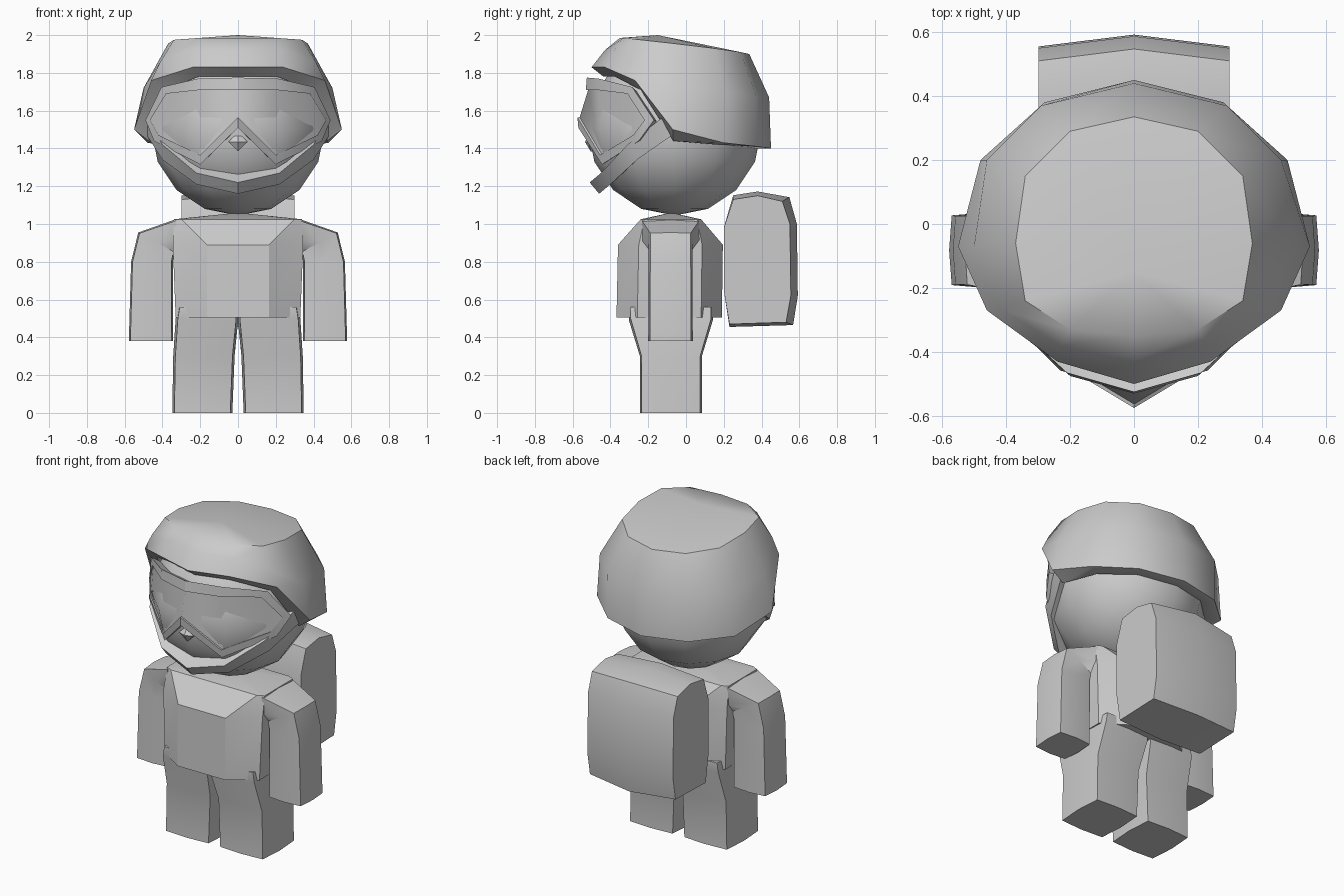
import bpy, bmesh, math
from mathutils import Vector

if "Cube" in bpy.data.objects:
    bpy.data.objects.remove(bpy.data.objects["Cube"])

GREY = bpy.data.materials.new("light grey")
GREY.diffuse_color = (0.6, 0.6, 0.6, 1)
GREY.use_nodes = True
GREY.node_tree.nodes["Principled BSDF"].inputs["Base Color"].default_value = GREY.diffuse_color


def finish(name, bm, angle=35):
    """Turn a bmesh into a named, grey, smooth-by-angle object."""
    bmesh.ops.remove_doubles(bm, verts=bm.verts, dist=0.0005)
    bmesh.ops.recalc_face_normals(bm, faces=bm.faces)
    me = bpy.data.meshes.new(name)
    bm.to_mesh(me)
    bm.free()
    me.materials.append(GREY)
    ob = bpy.data.objects.new(name, me)
    bpy.context.collection.objects.link(ob)
    bpy.ops.object.select_all(action='DESELECT')
    bpy.context.view_layer.objects.active = ob
    ob.select_set(True)
    bpy.ops.object.shade_smooth_by_angle(angle=math.radians(angle))
    return ob


def loft(name, rings, closed=True, caps=(True, True), apex=None, angle=35):
    """Skin a list of equal-length rings of points."""
    bm = bmesh.new()
    rows = [[bm.verts.new(p) for p in r] for r in rings]
    n = len(rows[0])
    for a, b in zip(rows, rows[1:]):
        for i in range(n if closed else n - 1):
            j = (i + 1) % n
            bm.faces.new((a[i], a[j], b[j], b[i]))
    if caps[0]:
        bm.faces.new(rows[0])
    if apex:
        top = bm.verts.new(apex)
        for i in range(n):
            bm.faces.new((rows[-1][i], rows[-1][(i + 1) % n], top))
    elif caps[1]:
        bm.faces.new(rows[-1])
    return finish(name, bm, angle)


def mirrored(half, closed=True):
    """Complete a half outline (first and, if closed, last point on x = 0)."""
    other = [(-x, y, z) for x, y, z in (half[1:-1] if closed else half[1:])]
    return half + other[::-1] if closed else other[::-1] + half


def toward(points, k, dz=0.0, c=(0, -0.06, 1.5)):
    """Scale points toward the head centre, with a height shift."""
    c = Vector(c)
    return [tuple(c + (Vector(p) - c) * k + Vector((0, 0, dz))) for p in points]


# Head
bm = bmesh.new()
bmesh.ops.create_uvsphere(bm, u_segments=12, v_segments=8, radius=0.46)
bmesh.ops.translate(bm, verts=bm.verts, vec=(0, -0.06, 1.505))
finish("head", bm, 60)

# Helmet: inner rim, outer rim, side wall, crown
rim = [(0, -.50, 1.83), (.24, -.43, 1.83), (.46, -.27, 1.76), (.55, -.07, 1.50),
       (.48, .20, 1.43), (.28, .38, 1.41), (0, .45, 1.40)]
wall = [(0, -.43, 1.92), (.23, -.38, 1.92), (.41, -.27, 1.86), (.50, -.07, 1.72),
        (.46, .20, 1.70), (.29, .37, 1.68), (0, .44, 1.67)]
crown = [(0, -.35, 1.985), (.20, -.33, 1.985), (.34, -.24, 1.975), (.37, -.06, 1.955),
         (.34, .15, 1.93), (.20, .29, 1.91), (0, .335, 1.90)]
drop = [-.05, -.05, -.05, -.06, -.01, 0, 0]
lip = [(x * .86, (y + .05) * .86 - .05, z + d) for (x, y, z), d in zip(rim, drop)]
deep = [(x * .88, (y + .05) * .86 - .05, z + .04) for x, y, z in lip]
loft("helmet", [mirrored(r) for r in (deep, lip, rim, wall, crown)],
     caps=(False, False), apex=(0, -.15, 2.0), angle=45)

# Goggle lens, curved around the face with a nose notch
lens = [(0, -.53, 1.71), (.20, -.475, 1.71), (.38, -.31, 1.69), (.465, -.22, 1.55),
        (.42, -.28, 1.47), (.20, -.455, 1.365), (0, -.575, 1.565)]
bm = bmesh.new()
for s in (1, -1):
    v = [bm.verts.new((x * s, y + .012, z)) for x, y, z in lens]
    for f in ((0, 1, 5, 6), (1, 2, 4, 5), (2, 3, 4)):
        bm.faces.new([v[i] for i in f])
finish("goggle_lens", bm, 50)

# Goggle frame around the lens
outer = [(0, -.525, 1.775), (.21, -.465, 1.77), (.405, -.285, 1.725), (.49, -.17, 1.55),
         (.445, -.25, 1.44), (.20, -.445, 1.315), (0, -.57, 1.51)]
loft("goggle_frame", [mirrored([(x, y + .03, z) for x, y, z in lens]), mirrored(lens),
                      mirrored(outer), mirrored(toward(outer, .80))],
     caps=(False, False), angle=30)

# Small diamond nose
nose = [(.05, -.515, 1.435), (0, -.50, 1.485), (-.05, -.515, 1.435), (0, -.505, 1.385)]
loft("nose", [[(x, y + .08, z) for x, y, z in nose], nose],
     apex=(0, -.535, 1.435), angle=20)

# Chin band sweeping from ear to ear
band_top = [(0, -.51, 1.22), (.22, -.45, 1.27), (.40, -.31, 1.42), (.48, -.13, 1.56)]
band_low = [(0, -.46, 1.16), (.22, -.40, 1.21), (.40, -.26, 1.34), (.48, -.08, 1.465)]
strips = [mirrored(r, False) for r in (band_top, band_low, toward(band_low, .82),
                                       toward(band_top, .82))]
loft("chin_band", list(zip(*strips)), angle=30)


def torso_ring(z, x1, x2, y0, y1, cut):
    """Chamfered rectangle at height z."""
    return [(-x1, y0, z), (x1, y0, z), (x2, y0 + cut, z), (x2, y1 - cut, z),
            (x1, y1, z), (-x1, y1, z), (-x2, y1 - cut, z), (-x2, y0 + cut, z)]


# Torso
loft("torso", [torso_ring(.505, .165, .33, -.368, .19, .11),
               torso_ring(.89, .165, .345, -.36, .195, .11),
               torso_ring(1.025, .30, .34, -.24, .08, .02)],
     apex=(0, -.08, 1.06), angle=25)


def limb_ring(inner, outer, yc, hy, bulge=.009):
    """Slightly bulged rectangle spanning two (x, z) points."""
    (xa, za), (xb, zb) = inner, outer
    out = []
    for u, v in ((-1, -1), (0, -1), (1, -1), (1, 0), (1, 1), (0, 1), (-1, 1), (-1, 0)):
        t = (u * (1 if v == 0 else .93) + 1) / 2
        out.append((xa + (xb - xa) * t, yc + v * (hy if u == 0 else hy - bulge),
                    za + (zb - za) * t))
    return out


def flip(rings):
    return [[(-x, y, z) for x, y, z in r] for r in rings]


# Arms bend over the shoulder into the torso
arm = [limb_ring((.345, .38), (.578, .38), -.082, .118),
       limb_ring((.345, .80), (.566, .80), -.082, .116),
       limb_ring((.335, .85), (.528, .955), -.082, .116),
       limb_ring((.30, .80), (.33, 1.025), -.082, .160)]
# Legs flare into the hips
leg = [limb_ring((.03, 0), (.348, 0), -.08, .164),
       limb_ring((.018, .30), (.343, .30), -.08, .164),
       limb_ring((0, .48), (.33, .50), -.08, .222),
       limb_ring((0, .56), (.32, .56), -.08, .222)]
for name, rings in (("arm", arm), ("leg", leg)):
    loft("right_" + name, rings, angle=40)
    loft("left_" + name, flip(rings), angle=40)

# Backpack: side profile carried across with a bulged middle
pack = [(.20, .98), (.25, 1.13), (.38, 1.15), (.51, 1.12), (.55, 1.00),
        (.555, .62), (.53, .48), (.23, .47), (.20, .65)]
side = [(y, z) for y, z in pack]
middle = [(y + (.037 if y > .45 else 0),
           z + (.022 if z > 1.1 else -.015 if z < .5 else 0)) for y, z in pack]
loft("backpack", [[(x, y, z) for y, z in prof]
                  for x, prof in ((-.298, side), (0, middle), (.298, side))], angle=40)
